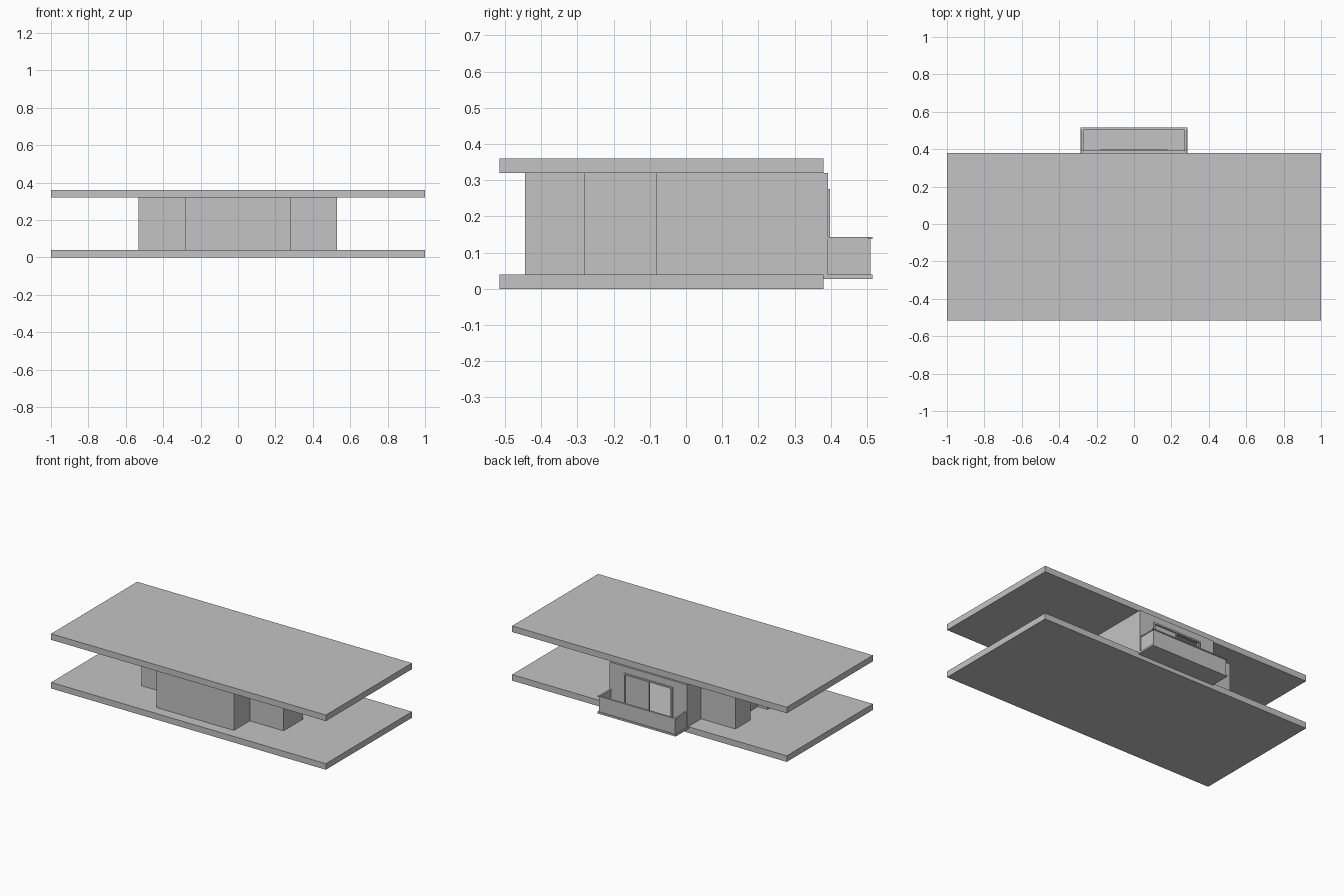
import bpy
import bmesh

cube = bpy.data.objects.get("Cube")
if cube:
    bpy.data.objects.remove(cube, do_unlink=True)

# One plain concrete grey for everything
grey = bpy.data.materials.new("light_grey")
grey.use_nodes = True
COLOUR = (0.55, 0.55, 0.55, 1)
grey.diffuse_color = COLOUR
grey.node_tree.nodes["Principled BSDF"].inputs["Base Color"].default_value = COLOUR


def box(name, xs, ys, zs):
    """Flat-faced box spanning the given ranges."""
    bm = bmesh.new()
    bmesh.ops.create_cube(bm, size=1)
    for v in bm.verts:
        for i, (lo, hi) in enumerate((xs, ys, zs)):
            v.co[i] = lo if v.co[i] < 0 else hi
    mesh = bpy.data.meshes.new(name)
    bm.to_mesh(mesh)
    bm.free()
    mesh.materials.append(grey)
    ob = bpy.data.objects.new(name, mesh)
    bpy.context.collection.objects.link(ob)
    return ob


def frame(name, axis, a, z, depth, t):
    """Rectangular frame of four bars; axis is the direction it faces."""
    bars = [((a[0], a[0] + t), z), ((a[1] - t, a[1]), z),
            ((a[0] + t, a[1] - t), (z[0], z[0] + t)),
            ((a[0] + t, a[1] - t), (z[1] - t, z[1]))]
    for i, (span, height) in enumerate(bars):
        xs, ys = (depth, span) if axis == "x" else (span, depth)
        box(f"{name}_bar_{i}", xs, ys, height)


FLOOR, CEIL = 0.04, 0.32
STOREY = (FLOOR, CEIL)
HALF, BACK, FRONT, T = 0.282, 0.392, -0.445, 0.015

# Floor and roof slabs
box("floor_slab", (-1, 1), (-0.515, 0.38), (0, FLOOR))
box("roof_slab", (-1, 1), (-0.515, 0.38), (CEIL, 0.36))

# Hollow main room
box("front_wall", (-HALF, HALF), (FRONT, FRONT + T), STOREY)
for side, s in (("left", 1), ("right", -1)):
    inner, outer = s * (HALF - T), s * HALF
    box(f"{side}_wall", sorted((inner, outer)), (FRONT + T, BACK - T), STOREY)

# Back wall around the balcony door
door_z = (0.05, 0.27)
door = 0.17
box("back_wall_left", (door, HALF), (BACK - T, BACK), STOREY)
box("back_wall_right", (-HALF, -door), (BACK - T, BACK), STOREY)
box("back_wall_lintel", (-door, door), (BACK - T, BACK), (door_z[1], CEIL))
box("door_sill", (-door, door), (BACK - T, BACK), (0.03, door_z[0]))

# Sliding door: closed pane on the left, open half on the right
frame("door_frame", "y", (-0.18, 0.18), (0.041, 0.276), (BACK - 0.004, 0.398), 0.01)
box("door_pane", (0.0, door), (0.38, 0.387), door_z)
frame("open_door_frame", "y", (-door, 0.005), door_z, (0.38, 0.39), 0.008)

# Left wing
box("left_wing", (HALF - 0.005, 0.528), (-0.28, -0.08), STOREY)

# Right wing with a recessed window between two blocks
for name, ys in (("front", (-0.245, -0.09)), ("rear", (0.09, 0.245))):
    box(f"right_wing_{name}", (-0.532, 0.005 - HALF), ys, STOREY)
box("right_wing_pane", (-0.45, -0.44), (-0.09, 0.09), STOREY)
frame("right_window_frame", "x", (-0.09, 0.09), STOREY, (-0.46, -0.45), 0.012)
box("right_window_mullion", (-0.46, -0.45), (-0.006, 0.006), (0.052, 0.308))

# Balcony
box("balcony_floor", (-0.285, 0.285), (0.38, 0.515), (0.027, 0.039))
box("balcony_back_panel", (-0.277, 0.277), (0.505, 0.51), (0.039, 0.14))
box("balcony_back_rail", (-0.285, 0.285), (0.503, 0.515), (0.137, 0.143))
for side, s in (("left", 1), ("right", -1)):
    box(f"balcony_{side}_panel", sorted((s * 0.272, s * 0.277)),
        (BACK, 0.505), (0.039, 0.14))
    box(f"balcony_{side}_rail", sorted((s * 0.269, s * 0.28)),
        (BACK, 0.503), (0.137, 0.143))
